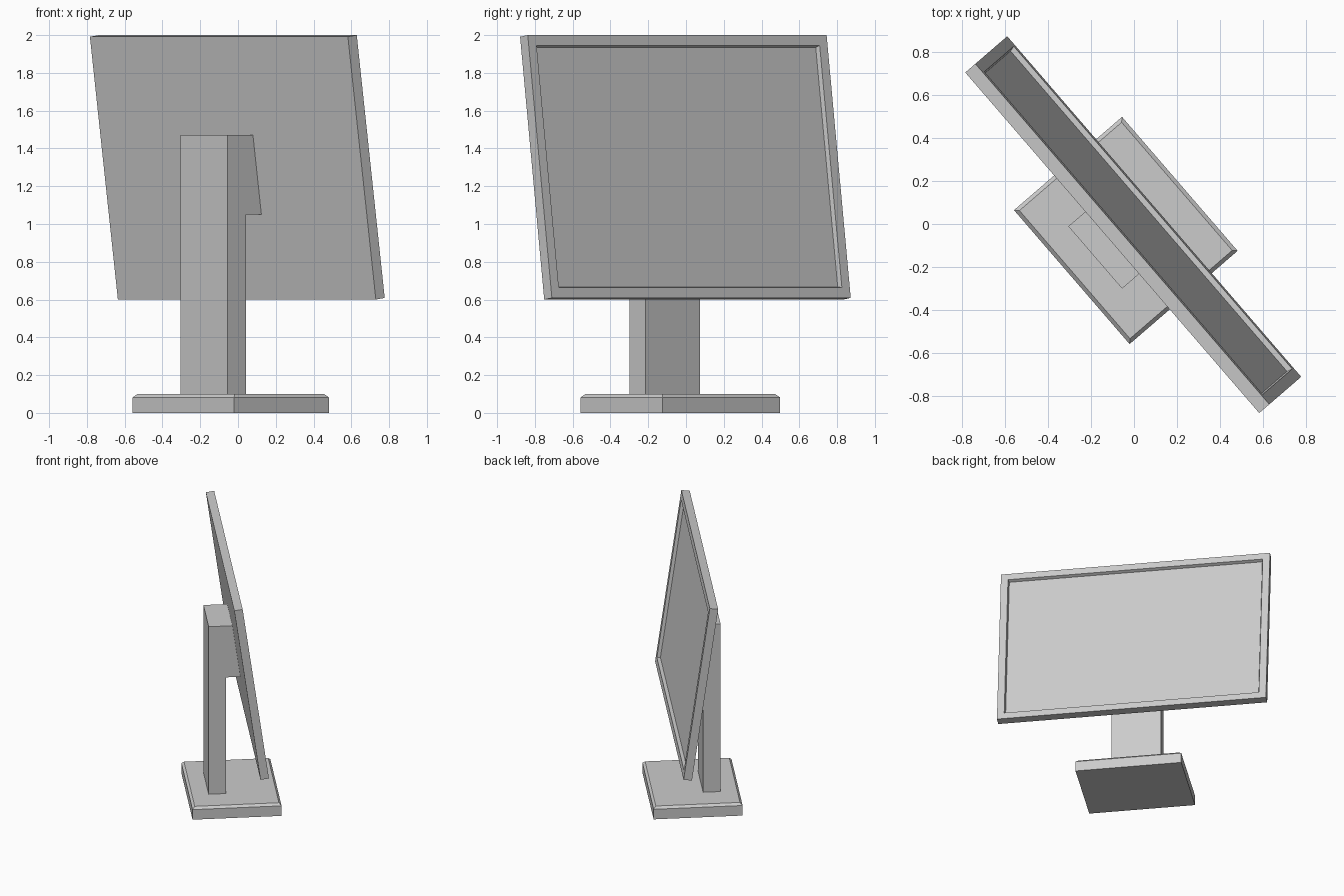
import bpy, bmesh
from math import radians
from mathutils import Matrix

if "Cube" in bpy.data.objects:
    bpy.data.objects.remove(bpy.data.objects["Cube"])

TURN = Matrix.Rotation(radians(-49.2), 4, 'Z')   # whole monitor is turned
TILT = Matrix.Rotation(radians(8), 4, 'X')       # screen leans back


def finish(bm, name, matrix):
    bmesh.ops.recalc_face_normals(bm, faces=bm.faces)
    mesh = bpy.data.meshes.new(name)
    bm.to_mesh(mesh)
    bm.free()
    ob = bpy.data.objects.new(name, mesh)
    ob.matrix_world = matrix
    bpy.context.collection.objects.link(ob)
    return ob


def box(x0, x1, y0, y1, z0, z1):
    bm = bmesh.new()
    bmesh.ops.create_cube(bm, size=1)
    for v in bm.verts:
        v.co = (x1 if v.co.x > 0 else x0,
                y1 if v.co.y > 0 else y0,
                z1 if v.co.z > 0 else z0)
    bm.normal_update()
    return bm


# base plate with chamfered top rim
bm = box(-0.413, 0.409, -0.38, 0.283, 0, 0.1)
rim = [e for e in bm.edges if all(v.co.z > 0.05 for v in e.verts)]
bmesh.ops.bevel(bm, geom=rim, offset=0.018, segments=1, affect='EDGES')
finish(bm, "base", TURN)

# upright with the mounting block, as one extruded side profile
profile = [(-0.238, 0.1), (-0.108, 0.1), (-0.108, 1.05), (0.0, 1.05),
           (-0.058, 1.47), (-0.238, 1.47)]
bm = bmesh.new()
side = bm.faces.new([bm.verts.new((-0.191, y, z)) for y, z in profile])
ext = bmesh.ops.extrude_face_region(bm, geom=[side])
bmesh.ops.translate(bm, vec=(0.382, 0, 0),
                    verts=[g for g in ext["geom"] if isinstance(g, bmesh.types.BMVert)])
finish(bm, "stand", TURN)

# screen panel: frame inset, then recessed display with slightly sloped walls
bm = box(-1.045, 1.045, 0, 0.0627, 0, 1.405)
front = max(bm.faces, key=lambda f: f.normal.y)
bmesh.ops.inset_individual(bm, faces=[front], thickness=0.078)
bmesh.ops.inset_individual(bm, faces=[front], thickness=0.01, depth=-0.025)
finish(bm, "screen_panel", TURN @ Matrix.Translation((0, 0.062, 0.6)) @ TILT)
